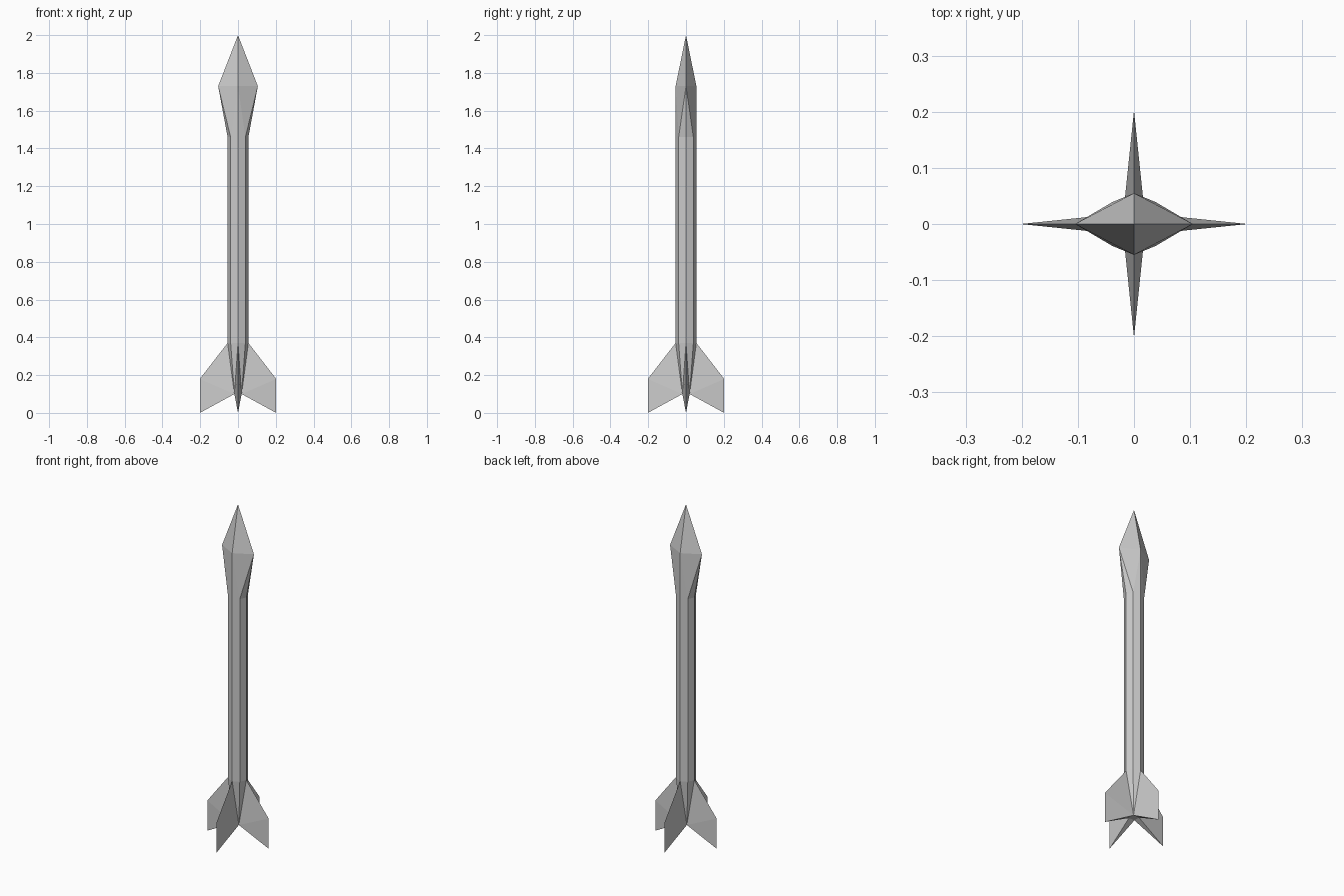
import bpy, bmesh
from math import sin, cos, pi
from mathutils import Matrix, Vector

if "Cube" in bpy.data.objects:
    bpy.data.objects.remove(bpy.data.objects["Cube"])

R = 0.055                      # shaft radius
Z_TAIL, Z_NECK = 0.37, 1.46    # shaft ends
Z_WIDE, Z_TIP = 1.73, 2.0      # arrowhead levels
D = R * cos(pi / 4)            # diagonal corner of the octagon


def build(name, faces):
    """Make a flat-shaded object from polygons given as point lists."""
    bm = bmesh.new()
    for pts in faces:
        bm.faces.new([bm.verts.new(p) for p in pts])
    bmesh.ops.remove_doubles(bm, verts=bm.verts, dist=0.0005)
    bmesh.ops.recalc_face_normals(bm, faces=bm.faces)
    mesh = bpy.data.meshes.new(name)
    bm.to_mesh(mesh)
    bm.free()
    obj = bpy.data.objects.new(name, mesh)
    bpy.context.collection.objects.link(obj)
    return obj


def ring(z):
    return [(R * cos(i * pi / 4), R * sin(i * pi / 4), z) for i in range(8)]


# Octagonal shaft
low, high = ring(Z_TAIL), ring(Z_NECK)
build("shaft", [[low[i], low[(i + 1) % 8], high[(i + 1) % 8], high[i]]
                for i in range(8)])

# Arrowhead: octagon neck flaring to a flattened diamond, then a tip
head = []
for sx in (1, -1):
    for sy in (1, -1):
        side, mid = (sx * 0.105, 0, Z_WIDE), (0, sy * R, Z_WIDE)
        corner = (sx * D, sy * D, Z_NECK)
        head += [[side, mid, (0, 0, Z_TIP)],
                 [(0, sy * R, Z_NECK), corner, mid],
                 [corner, side, mid],
                 [corner, (sx * R, 0, Z_NECK), side]]
build("arrowhead", head)

# Four swept wedge fins around the tapering tail
C, Z_IN = 0.019, 0.10
root, top, bottom = (R, 0, Z_TAIL), (0.202, 0, 0.18), (0.202, 0, 0)
fin = []
for s in (1, -1):
    inner = (C, s * C, Z_IN)
    fin += [[root, top, inner], [top, bottom, inner],
            [root, inner, (D, s * D, Z_TAIL)]]
fin += [[(C, C, Z_IN), (C, -C, Z_IN), bottom]]
tail = [[(C, C, Z_IN), (-C, C, Z_IN), (-C, -C, Z_IN), (C, -C, Z_IN)]]
for k in range(4):
    turn = Matrix.Rotation(k * pi / 2, 3, 'Z')
    tail += [[turn @ Vector(p) for p in f] for f in fin]
build("tail_fins", tail)
